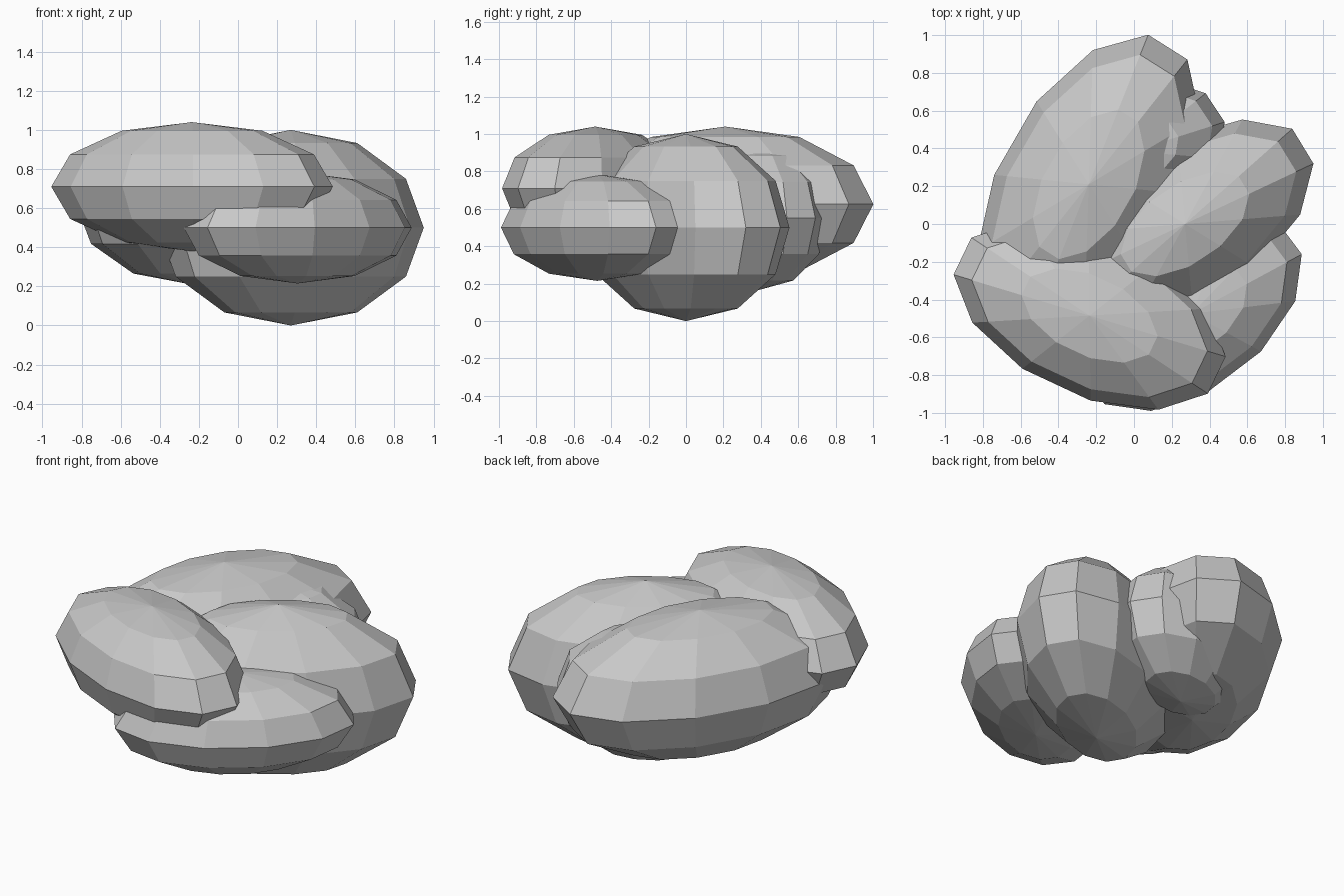
import bpy
import bmesh
from mathutils import Matrix

cube = bpy.data.objects.get("Cube")
if cube:
    bpy.data.objects.remove(cube, do_unlink=True)

# Plain stone colour
STONE = (0.58, 0.58, 0.58, 1.0)
stone = bpy.data.materials.new("grey_stone")
stone.use_nodes = True
stone.diffuse_color = STONE
shader = next(n for n in stone.node_tree.nodes if n.type == 'BSDF_PRINCIPLED')
shader.inputs["Base Color"].default_value = STONE


def boulder(name, centre, long_axis, short_axis, height):
    """Faceted ellipsoid set by two horizontal half-axes and a half-height."""
    shape = Matrix((
        (long_axis[0], short_axis[0], 0),
        (long_axis[1], short_axis[1], 0),
        (0, 0, height),
    )).to_4x4()
    bm = bmesh.new()
    bmesh.ops.create_uvsphere(bm, u_segments=12, v_segments=6, radius=1, matrix=shape)
    bmesh.ops.recalc_face_normals(bm, faces=bm.faces)
    mesh = bpy.data.meshes.new(name)
    bm.to_mesh(mesh)
    bm.free()
    mesh.materials.append(stone)
    obj = bpy.data.objects.new(name, mesh)
    obj.location = centre
    bpy.context.collection.objects.link(obj)
    return obj


# Pile of overlapping boulders
boulder("middle_boulder", (0.27, 0, 0.5), (0.68, 0.32), (-0.042, 0.454), 0.5)
boulder("front_right_boulder", (-0.235, -0.485, 0.71), (0.72, -0.217), (-0.005, 0.45), 0.33)
boulder("front_left_boulder", (0.305, -0.475, 0.5), (0.583, 0.315), (-0.088, 0.412), 0.285)
boulder("back_boulder", (-0.24, 0.21, 0.625), (0.315, 0.792), (-0.5, 0.05), 0.415)
boulder("low_back_boulder", (-0.01, 0.385, 0.55), (0.49, 0.155), (-0.07, 0.345), 0.385)
